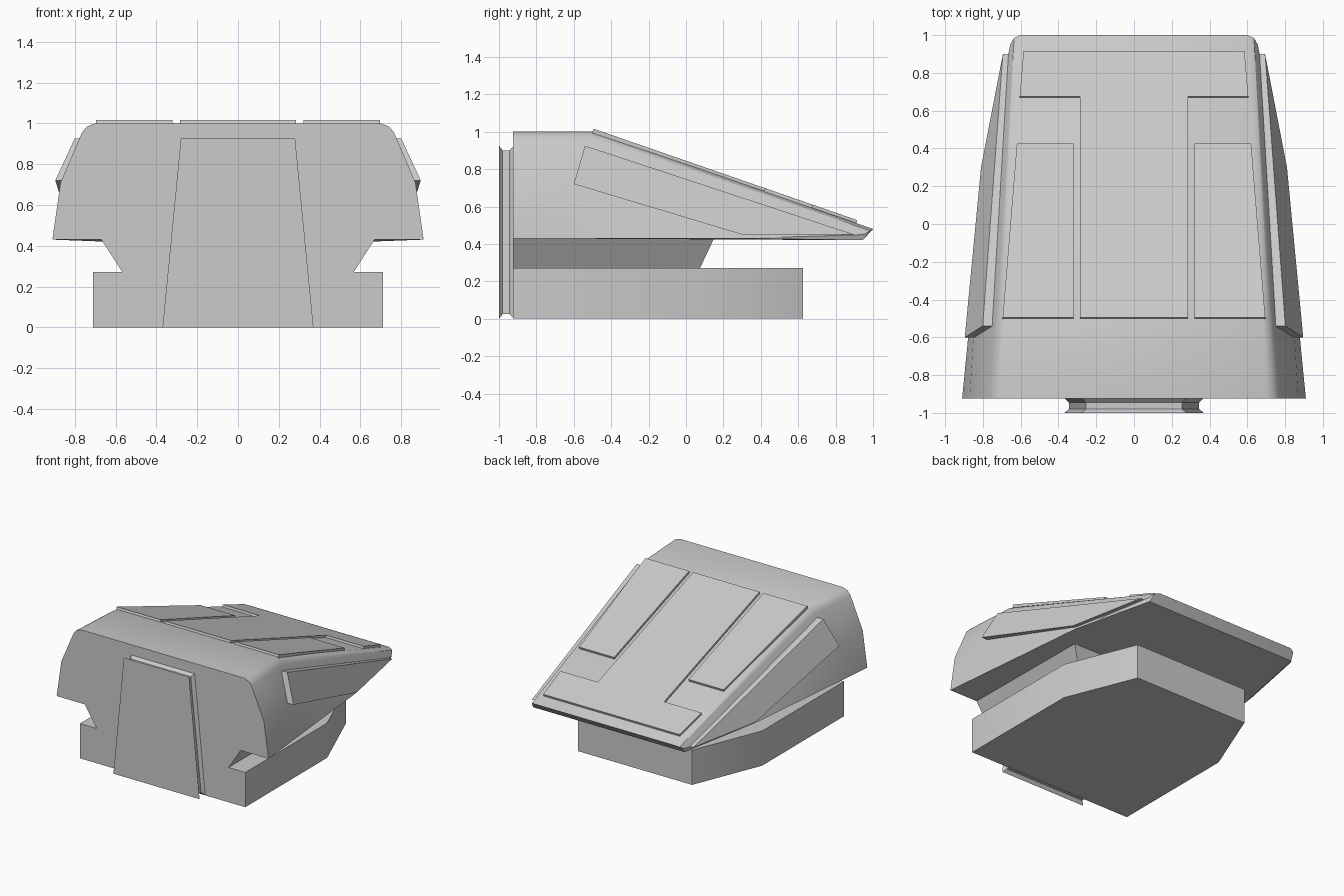
import bpy
import bmesh
import math
from mathutils import Vector

cube = bpy.data.objects.get("Cube")
if cube:
    bpy.data.objects.remove(cube, do_unlink=True)

grey = bpy.data.materials.new("light grey")
grey.use_nodes = True
grey.diffuse_color = (0.6, 0.6, 0.6, 1)
grey.node_tree.nodes["Principled BSDF"].inputs["Base Color"].default_value = (0.6, 0.6, 0.6, 1)


def finish(name, bm, angle=30):
    bmesh.ops.recalc_face_normals(bm, faces=bm.faces)
    mesh = bpy.data.meshes.new(name)
    bm.to_mesh(mesh)
    bm.free()
    mesh.materials.append(grey)
    obj = bpy.data.objects.new(name, mesh)
    bpy.context.collection.objects.link(obj)
    bpy.ops.object.select_all(action="DESELECT")
    obj.select_set(True)
    bpy.context.view_layer.objects.active = obj
    bpy.ops.object.shade_smooth_by_angle(angle=math.radians(angle))
    return obj


def convex(name, points):
    bm = bmesh.new()
    for p in points:
        bm.verts.new(p)
    bmesh.ops.convex_hull(bm, input=bm.verts)
    bmesh.ops.dissolve_limit(bm, angle_limit=0.02, verts=bm.verts, edges=bm.edges)
    return finish(name, bm)


def both_sides(points):
    return [(s * x, y, z) for x, y, z in points for s in (1, -1)]


def loft(name, rings):
    bm = bmesh.new()
    loops = [[bm.verts.new(p) for p in ring] for ring in rings]
    n = len(loops[0])
    for a, b in zip(loops, loops[1:]):
        for i in range(n):
            j = (i + 1) % n
            bm.faces.new((a[i], a[j], b[j], b[i]))
    bm.faces.new(loops[0])
    bm.faces.new(loops[-1])
    return finish(name, bm)


FRONT = -0.925

# Wedge-shaped upper body: front section, roof ridge, side crease and nose
convex("upper_body", both_sides([
    (0.91, FRONT, 0.43), (0.87, FRONT, 0.71), (0.765, FRONT, 0.955),
    (0.74, FRONT, 0.985), (0.70, FRONT, 1.0),
    (0.68, -0.5, 1.0), (0.715, -0.51, 0.985), (0.735, -0.52, 0.955),
    (0.85, -0.6, 0.71), (0.79, 0.3, 0.43),
    (0.60, 1.0, 0.48), (0.635, 0.985, 0.47), (0.655, 0.95, 0.45),
    (0.65, 0.945, 0.42),
]))

# Neck that narrows down to the base
neck = [(0.56, 0.26, 0.07), (0.56, 0.285, 0.07), (0.67, 0.43, 0.15)]
convex("neck", both_sides([(x, y, z) for x, z, end in neck for y in (FRONT, end)]))

# Base with a tapered rear
base_plan = [(0.71, FRONT), (0.71, 0.08), (0.49, 0.625)]
convex("base", both_sides([(x, y, z) for x, y in base_plan for z in (0, 0.27)]))


# Front door panel with a groove round its edge
def door_ring(y, inset):
    low, high = 0.37 - inset, 0.28 - inset
    return [(-low, y, inset), (low, y, inset),
            (high, y, 0.925 - inset), (-high, y, 0.925 - inset)]


loft("front_door", [door_ring(-1.0, 0.0), door_ring(-0.98, 0.025),
                    door_ring(-0.945, 0.025), door_ring(-0.92, 0.0)])


# Raised panels on the sloping sides
def side_x(y, z):
    return 0.85 - 0.193 * (y + 0.6) - 0.406 * (z - 0.71)


side_outline = [(-0.6, 0.72, 0.05), (-0.54, 0.925, 0.05),
                (0.9, 0.45, 0.028), (0.3, 0.45, 0.028)]
for side, s in (("left", 1), ("right", -1)):
    inner = [(s * (side_x(y, z) - 0.02), y, z) for y, z, t in side_outline]
    outer = [(s * (side_x(y, z) + t), y, z) for y, z, t in side_outline]
    loft(side + "_side_panel", [inner, outer])


# Raised plates on the sloping roof
slope = 0.52 / 1.5
normal = Vector((0, slope, 1)).normalized()


def roof_plate(name, outline):
    ground = [Vector((x, y, 1 - slope * (y + 0.5))) for x, y in outline]
    loft(name, [[p - normal * 0.01 for p in ground],
                [p + normal * 0.017 for p in ground]])


half = [(0.285, -0.5), (0.285, 0.67), (0.605, 0.67), (0.585, 0.91)]
roof_plate("roof_centre_plate", half + [(-x, y) for x, y in reversed(half)])
for side, s in (("left", 1), ("right", -1)):
    roof_plate(side + "_roof_plate", [(s * x, y) for x, y in
               ((0.32, -0.5), (0.695, -0.5), (0.62, 0.42), (0.32, 0.42))])
